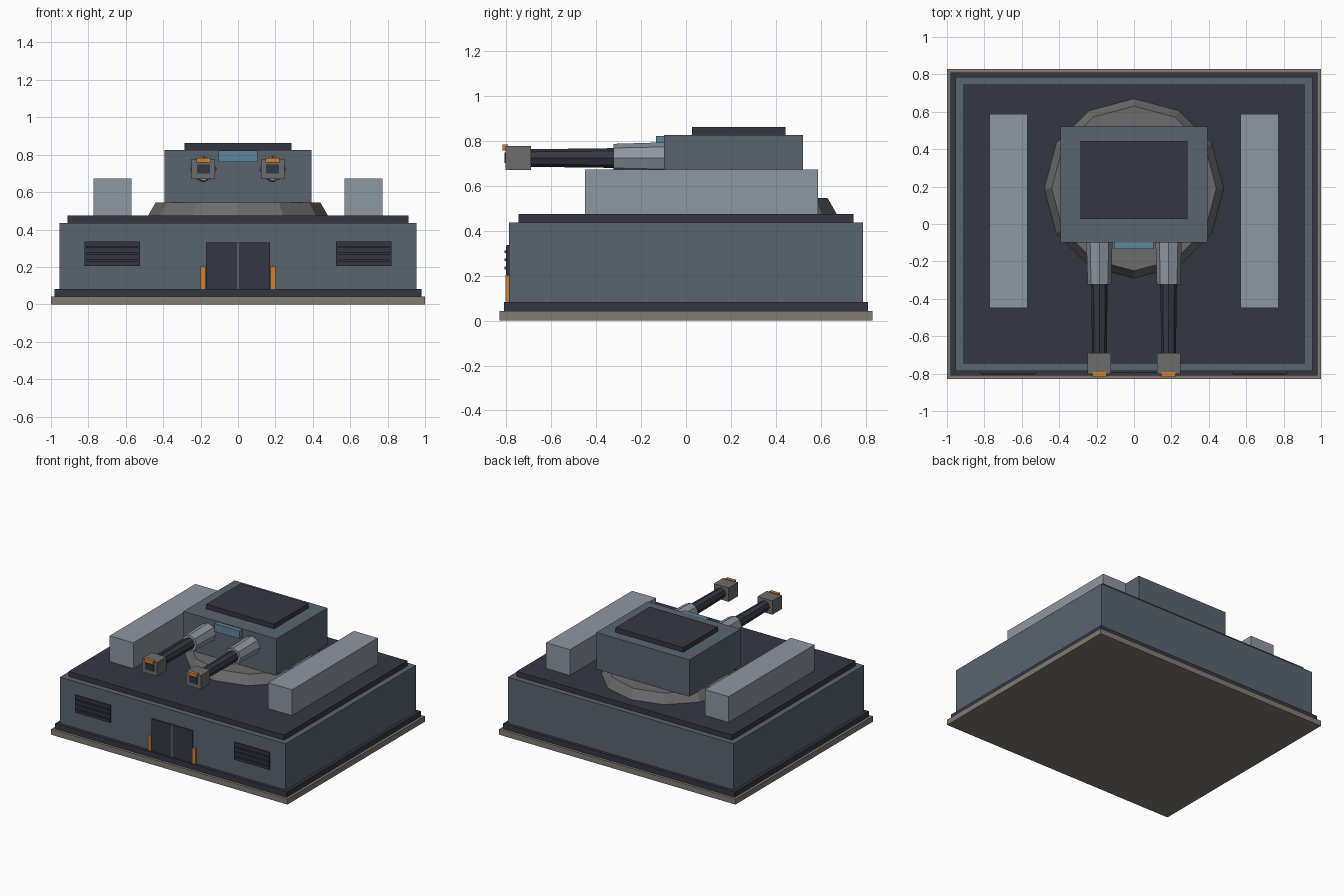
import bpy
from math import radians

if "Cube" in bpy.data.objects:
    bpy.data.objects.remove(bpy.data.objects["Cube"])


def material(name, r, g, b):
    m = bpy.data.materials.new(name)
    m.diffuse_color = (r, g, b, 1)
    m.use_nodes = True
    m.node_tree.nodes["Principled BSDF"].inputs["Base Color"].default_value = m.diffuse_color
    return m


STEEL = material("steel_blue", 0.10, 0.13, 0.16)
DARK = material("dark_slate", 0.035, 0.039, 0.055)
CONCRETE = material("concrete", 0.22, 0.20, 0.17)
GREY = material("gunmetal", 0.15, 0.15, 0.15)
LIGHT = material("light_steel", 0.27, 0.31, 0.36)
GLASS = material("glass", 0.11, 0.24, 0.32)
ORANGE = material("orange", 0.65, 0.22, 0.03)


def finish(name, mat):
    ob = bpy.context.object
    ob.name = name
    ob.data.materials.append(mat)
    return ob


def box(name, mat, x, y, z):
    """Box from (min, max) ranges on each axis."""
    bpy.ops.mesh.primitive_cube_add(
        size=1, location=[(a + b) / 2 for a, b in (x, y, z)])
    ob = finish(name, mat)
    ob.scale = [b - a for a, b in (x, y, z)]
    bpy.ops.object.transform_apply(location=False, rotation=False, scale=True)
    return ob


def tube(name, mat, x, z, y_back, y_front, r_back, r_front):
    """Eight-sided tapered tube pointing to -y."""
    bpy.ops.mesh.primitive_cone_add(
        vertices=8, radius1=r_back, radius2=r_front, depth=y_back - y_front,
        location=(x, (y_back + y_front) / 2, z), rotation=(radians(90), 0, 0))
    return finish(name, mat)


# Stepped bunker
for name, mat, hx, hy, z0, z1 in [
        ("foundation_slab", CONCRETE, 1.0, 0.83, 0, 0.042),
        ("plinth", DARK, 0.98, 0.81, 0.042, 0.083),
        ("bunker_body", STEEL, 0.955, 0.787, 0.083, 0.436),
        ("roof_plate", DARK, 0.912, 0.745, 0.436, 0.475)]:
    box(name, mat, (-hx, hx), (-hy, hy), (z0, z1))

# Turret: twelve-sided ring, housing, hatch and sight window
bpy.ops.mesh.primitive_cone_add(vertices=12, radius1=0.48, radius2=0.44,
                                depth=0.07, location=(0, 0.19, 0.51))
finish("turret_ring", GREY)
box("turret_housing", STEEL, (-0.393, 0.393), (-0.098, 0.52), (0.545, 0.826))
box("turret_hatch", DARK, (-0.287, 0.287), (0.026, 0.443), (0.826, 0.862))
box("sight_window", GLASS, (-0.105, 0.105), (-0.133, -0.09), (0.762, 0.822))

# Double door
box("door", DARK, (-0.172, 0.172), (-0.797, -0.78), (0.083, 0.33))
box("door_seam", STEEL, (-0.005, 0.005), (-0.80, -0.79), (0.083, 0.33))

# Parts repeated on both sides
for side, s in (("left", -1), ("right", 1)):
    def span(a, b):
        return tuple(sorted((s * a, s * b)))

    box(side + "_roof_block", LIGHT, span(0.57, 0.772), (-0.45, 0.587), (0.475, 0.672))
    box(side + "_door_light", ORANGE, span(0.175, 0.2), (-0.802, -0.78), (0.083, 0.202))

    # Slatted vent
    box(side + "_vent", DARK, span(0.525, 0.822), (-0.798, -0.78), (0.205, 0.337))
    for i in range(3):
        z = 0.234 + i * 0.036
        box(f"{side}_vent_slat_{i + 1}", DARK, span(0.535, 0.812),
            (-0.808, -0.79), (z - 0.006, z + 0.006))

    # Gun
    x, z = s * 0.185, 0.723
    tube(side + "_gun_sleeve", LIGHT, x, z, -0.09, -0.323, 0.07, 0.063)
    tube(side + "_gun_barrel", DARK, x, z, -0.31, -0.70, 0.044, 0.039)
    box(side + "_muzzle", GREY, (x - 0.063, x + 0.063), (-0.803, -0.69), (0.67, 0.776))
    box(side + "_muzzle_bore", DARK, (x - 0.035, x + 0.035), (-0.808, -0.79), (0.70, 0.747))
    box(side + "_muzzle_marker", ORANGE, (x - 0.038, x + 0.038), (-0.817, -0.792), (0.757, 0.783))
